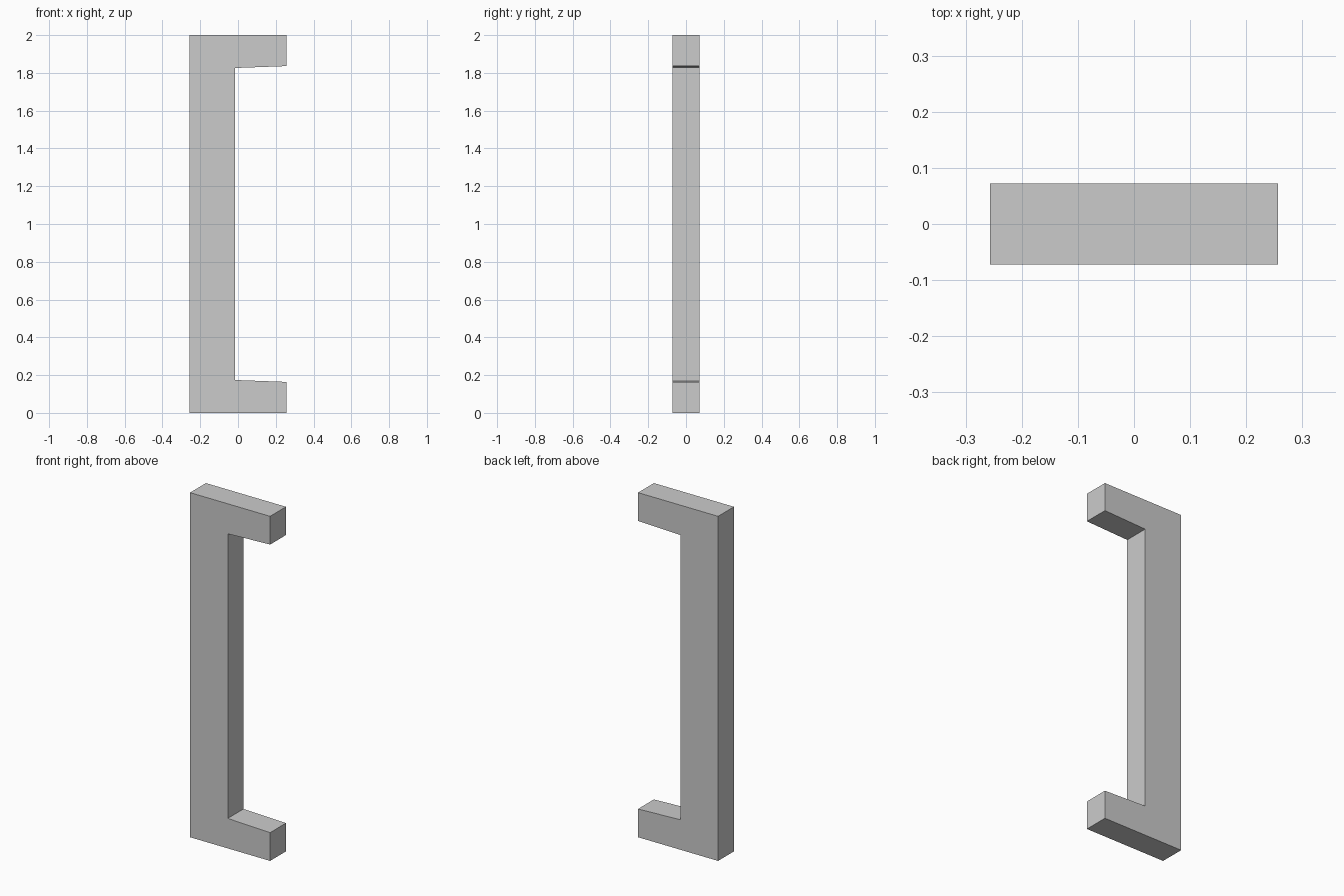
import bpy
import bmesh

if "Cube" in bpy.data.objects:
    bpy.data.objects.remove(bpy.data.objects["Cube"])

HALF_X, HALF_Y, HEIGHT = 0.257, 0.0725, 2.0
INNER_X = -0.015
ROOT, TIP = 0.174, 0.164   # arm thickness at the grip and at the free end

# Lower half of the C-shaped outline, from the free tip to the grip
lower = [(INNER_X, ROOT), (HALF_X, TIP), (HALF_X, 0.0), (-HALF_X, 0.0)]
# Mirror it about mid-height to close the outline
outline = lower + [(x, HEIGHT - z) for x, z in reversed(lower)]

# Extrude the outline through the depth
bm = bmesh.new()
face = bm.faces.new([bm.verts.new((x, -HALF_Y, z)) for x, z in outline])
ext = bmesh.ops.extrude_face_region(bm, geom=[face])
verts = [g for g in ext["geom"] if isinstance(g, bmesh.types.BMVert)]
bmesh.ops.translate(bm, verts=verts, vec=(0, 2 * HALF_Y, 0))
bmesh.ops.recalc_face_normals(bm, faces=bm.faces)

mesh = bpy.data.meshes.new("pull_handle")
bm.to_mesh(mesh)
bm.free()
handle = bpy.data.objects.new("pull_handle", mesh)
bpy.context.collection.objects.link(handle)
